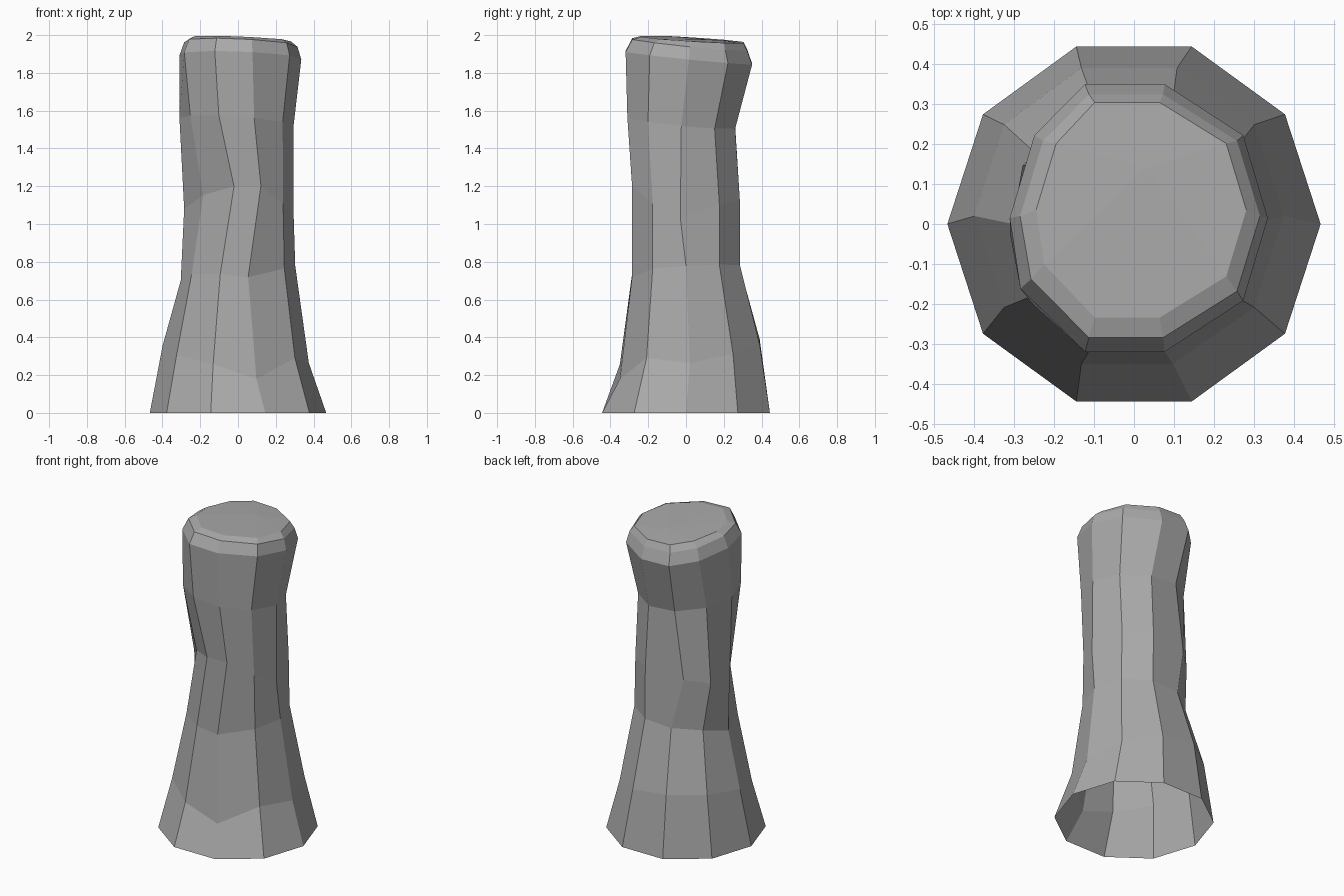
import bpy, bmesh, math

cube = bpy.data.objects.get("Cube")
if cube:
    bpy.data.objects.remove(cube, do_unlink=True)

SIDES = 10

# Stone colour
stone = bpy.data.materials.new("stone_grey")
stone.use_nodes = True
colour = (0.4, 0.4, 0.4, 1)
stone.diffuse_color = colour
shader = next(n for n in stone.node_tree.nodes if n.type == "BSDF_PRINCIPLED")
shader.inputs["Base Color"].default_value = colour

# Cross-sections: height, centre x, y, radius x, y, slope along x, y
sections = [
    (0, 0, 0, .467, .467, 0, 0),
    (.31, -.012, .02, .387, .389, -.12, .18),
    (.76, 0, 0, .303, .3, .06, .06),
    (1.13, 0, 0, .295, .3, -.1, 0),
    (1.54, -.008, -.025, .302, .3, -.07, -.1),
    (1.88, .012, .015, .323, .352, -.03, -.1),
    (1.95, .015, .02, .3, .32, -.04, -.1),
    (1.977, .018, .035, .263, .283, -.04, -.06),
]

# Chips and twists in the rock: (section, corner) -> offset
chips = {
    (1, 8): (-.01, 0, -.05), (1, 9): (0, 0, .06),
    (2, 8): (-.04, 0, -.03), (2, 5): (0, 0, -.04),
    (3, 3): (-.07, -.03, -.05), (3, 4): (-.04, -.03, -.1),
    (3, 5): (.01, -.04, -.08), (3, 6): (.055, .015, 0),
    (3, 7): (.07, 0, .06), (3, 8): (.03, 0, .08),
    (3, 0): (0, -.03, -.07),
    (5, 6): (-.035, .03, 0), (6, 6): (-.03, .03, 0), (7, 6): (-.03, .03, 0),
}
for level in (5, 6, 7):
    for corner in (2, 3, 7, 8):
        chips[level, corner] = (-.035, 0, 0)


def make_ring(bm, level):
    z, cx, cy, rx, ry, sx, sy = sections[level]
    ring = []
    for corner in range(SIDES):
        angle = math.tau * corner / SIDES
        x, y = rx * math.cos(angle), ry * math.sin(angle)
        dx, dy, dz = chips.get((level, corner), (0, 0, 0))
        ring.append(bm.verts.new((cx + x + dx, cy + y + dy, z + sx * x + sy * y + dz)))
    return ring


# Open-bottomed column with a faceted cap
bm = bmesh.new()
rings = [make_ring(bm, level) for level in range(len(sections))]
peak = bm.verts.new((.03, .14, 1.975))
for i in range(SIDES):
    j = (i + 1) % SIDES
    for low, high in zip(rings, rings[1:]):
        bm.faces.new((low[i], low[j], high[j], high[i]))
    bm.faces.new((rings[-1][i], rings[-1][j], peak))

mesh = bpy.data.meshes.new("stone_column")
bm.to_mesh(mesh)
bm.free()
mesh.materials.append(stone)
column = bpy.data.objects.new("stone_column", mesh)
bpy.context.collection.objects.link(column)
